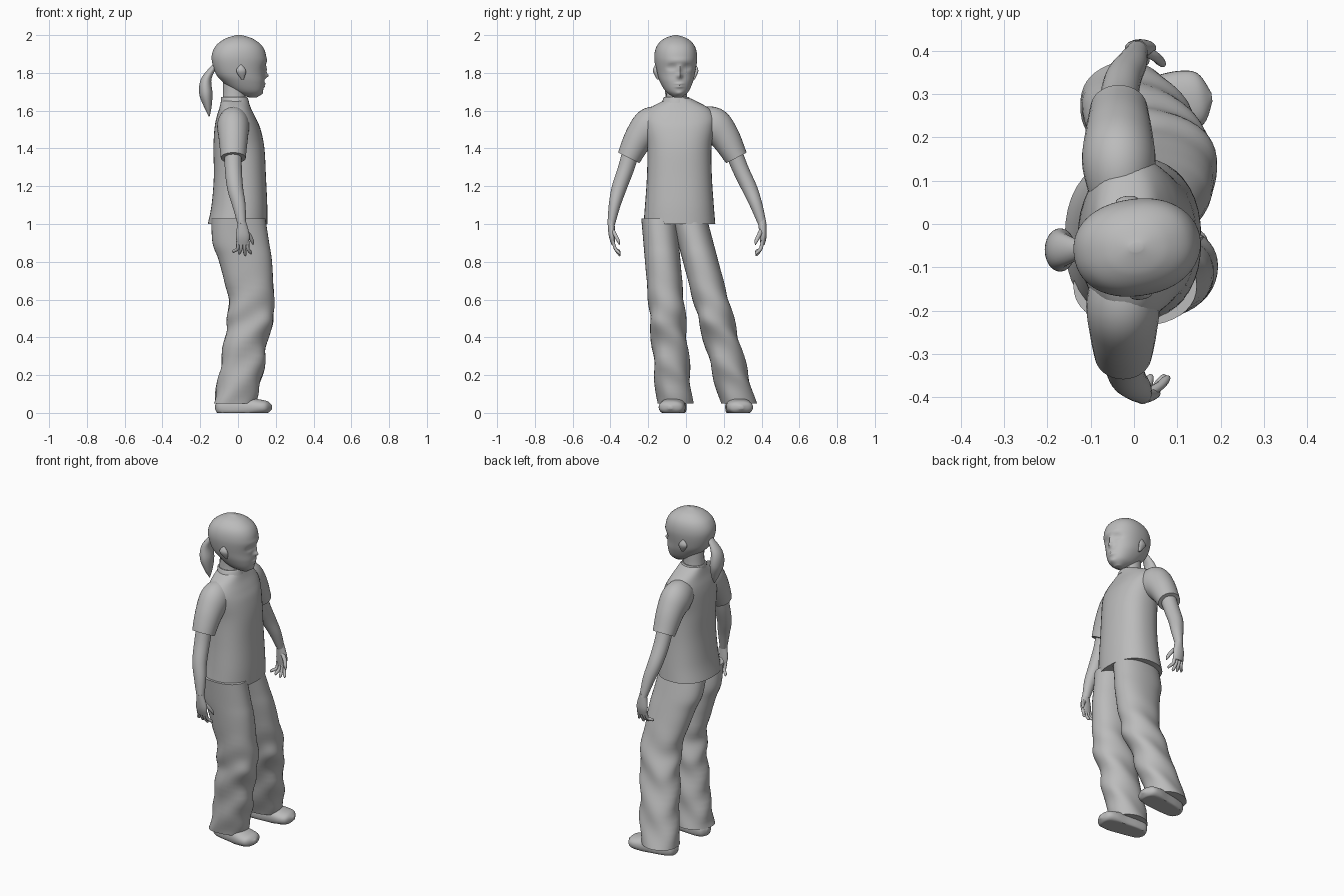
import bpy, bmesh, math
from mathutils import Vector, Matrix

if "Cube" in bpy.data.objects:
    bpy.data.objects.remove(bpy.data.objects["Cube"], do_unlink=True)

grey = bpy.data.materials.new("plain_grey")
grey.use_nodes = True
grey.diffuse_color = (.5, .5, .5, 1)
grey.node_tree.nodes["Principled BSDF"].inputs["Base Color"].default_value = grey.diffuse_color


def spline(stations, steps):
    """Catmull-Rom interpolation through rows of numbers."""
    rows = [Vector(station) for station in stations]
    result = []
    for index, (start, end) in enumerate(zip(rows, rows[1:])):
        before = rows[max(index - 1, 0)]
        after = rows[min(index + 2, len(rows) - 1)]
        leave, arrive = (end - before) / 2, (after - start) / 2
        for step in range(steps):
            t = step / steps
            ease = t * t * (3 - 2 * t)
            result.append(start.lerp(end, ease) + leave * t * (1 - t) ** 2 - arrive * t * t * (1 - t))
    return result + [rows[-1]]


def curved(value, power):
    return math.copysign(abs(value) ** (2 / power), value)


def loft(name, stations, level=False, sides=24, steps=6, power=2, shape=None):
    """Skin rings (x, y, z, radius u, radius v); level rings stay horizontal."""
    rows = spline(stations, steps)
    centres = [row.to_3d() if len(row) == 4 else Vector(row[:3]) for row in rows]
    last = len(rows) - 1
    bm = bmesh.new()
    rings = []
    for index, (row, centre) in enumerate(zip(rows, centres)):
        across, over = Vector((1, 0, 0)), Vector((0, 1, 0))
        if not level:
            along = (centres[min(index + 1, last)] - centres[max(index - 1, 0)]).normalized()
            reference = over if abs(along.x) > .75 else across
            across = (reference - along * reference.dot(along)).normalized()
            over = along.cross(across)
        ring = []
        for side in range(sides):
            angle = math.tau * side / sides
            point = (centre + across * row[3] * curved(math.cos(angle), power)
                     + over * row[4] * curved(math.sin(angle), power))
            ring.append(bm.verts.new(shape(point) if shape else point))
        rings.append(ring)
    for lower, upper in zip(rings, rings[1:]):
        for side in range(sides):
            following = (side + 1) % sides
            bm.faces.new((lower[side], lower[following], upper[following], upper[side]))
    bm.faces.new(rings[0])
    bm.faces.new(rings[-1])
    bmesh.ops.recalc_face_normals(bm, faces=bm.faces)
    mesh = bpy.data.meshes.new(name)
    bm.to_mesh(mesh)
    bm.free()
    mesh.shade_smooth()
    mesh.set_sharp_from_angle(angle=math.radians(50))
    mesh.materials.append(grey)
    part = bpy.data.objects.new(name, mesh)
    bpy.context.collection.objects.link(part)
    return part


def stack(name, middle, rows, **options):
    """Level loft from rows of height, back, front and half width around a middle y."""
    return loft(name, [((back + front) / 2, middle, height, (front - back) / 2, half)
                       for height, back, front, half in rows], level=True, **options)


# Head with sockets, lids, nose, lips, chin and brow pushed out of the face
features = [  # side offset, height, width, tallness, push
    (0, 1.785, .013, .014, .022), (0, 1.815, .01, .024, .012),
    (.042, 1.83, .02, .013, -.014), (.042, 1.83, .013, .007, .007),
    (0, 1.742, .02, .006, .009), (0, 1.727, .02, .006, .008),
    (0, 1.69, .02, .012, .008), (0, 1.865, .06, .014, .005),
]


def sculpt_face(point):
    if point.x > .05:
        point.x += sum(push * math.exp(-((abs(point.y) - offset) / width) ** 2
                                       - ((point.z - height) / tallness) ** 2)
                       for offset, height, width, tallness, push in features)
    return point


head_parts = [stack("head", 0, [
    (1.67, .06, .1, .02), (1.7, -.02, .13, .058), (1.75, -.08, .14, .085), (1.8, -.12, .14, .1),
    (1.88, -.14, .15, .112), (1.94, -.12, .13, .1), (1.98, -.07, .08, .063), (2, -.01, .02, .01),
], sides=72, steps=10, power=2.2, shape=sculpt_face)]

# Ears turn with the head
for side, word in ((1, "left"), (-1, "right")):
    head_parts.append(loft(word + "_ear", [
        (.01, side * .095, 1.765, .006, .006), (0, side * .11, 1.81, .026, .011),
        (0, side * .105, 1.845, .003, .003)], level=True))
for part in head_parts:
    part.data.transform(Matrix.Translation((0, -.055, 0)) @ Matrix.Rotation(.15, 4, "Z"))

stack("ponytail", -.06, [(1.85, -.13, -.1, .015), (1.77, -.195, -.14, .04), (1.69, -.205, -.135, .05),
                         (1.62, -.18, -.14, .03), (1.57, -.155, -.15, .003)])
stack("neck", -.05, [(1.6, -.09, .05, .065), (1.68, -.08, .04, .055), (1.77, -.08, .05, .055)])

# Shirt body and collar band
stack("shirt_body", -.035, [
    (1, -.16, .155, .19), (1.1, -.14, .155, .182), (1.25, -.128, .148, .172), (1.4, -.13, .14, .17),
    (1.5, -.125, .12, .185), (1.56, -.115, .095, .19), (1.61, -.1, .07, .16),
    (1.65, -.09, .055, .09), (1.665, -.085, .05, .06)], sides=40, power=2.3)
stack("collar", -.05, [(1.64, -.09, .06, .08), (1.67, -.09, .05, .067), (1.67, -.08, .04, .06)], sides=32)


# Sleeves, arms and hands: one neutral pose, mirrored with the left arm held wider
def build_arm(word, side):
    def pose(point):
        swing = 1 + side * max(0, 1.4 - point.z) * .15
        return Vector((point.x - side * .005, side * point.y * swing - .02, point.z))

    def limb(part, stations, **options):
        loft(f"{word}_{part}", stations, shape=pose, **options)

    limb("sleeve", [(-.025, .08, 1.53, .07, .08), (-.03, .16, 1.52, .085, .1),
                    (-.03, .225, 1.46, .078, .08), (-.03, .285, 1.35, .066, .062)], sides=32)
    limb("arm", [(-.03, .26, 1.42, .046, .046), (-.03, .3, 1.3, .045, .043),
                 (-.02, .345, 1.19, .042, .04), (0, .375, 1.1, .035, .032), (.015, .4, 1, .022, .021)])
    limb("palm", [(.015, .4, 1.02, .02, .02), (.02, .4, .94, .036, .018), (.02, .395, .89, .028, .01)])
    for finger in range(4):
        root, spread = .018 * finger - .007, .012 * (finger - 1.7)
        tip = .83 + .008 * abs(finger - 2)
        limb(f"finger_{finger + 1}", [
            (root, .396, .91, .009, .009), (root, .385, .87, .009, .009),
            (root + spread, .365, tip + .01, .008, .008), (root + spread, .36, tip, .002, .002)], sides=10)
    limb("thumb", [(.03, .395, .97, .012, .012), (.055, .38, .94, .011, .011),
                   (.07, .365, .91, .009, .009), (.075, .36, .89, .002, .002)], sides=10)


# Trousers with soft folds below the thigh
def folds(point):
    amount = .006 * max(0, min(1, 3 - 4 * point.z))
    point.x += amount * math.sin(38 * point.z + 22 * point.y)
    point.y += amount * math.sin(31 * point.z - 25 * point.x)
    return point


def build_leg(word, ankle, lean):
    depth = [(1.03, -.14, .145), (.9, -.135, .165), (.8, -.1, .18), (.6, -.05, .19),
             (.5, -.055, .19), (.4, -.07, .16), (.2, -.1, .13), (.05, -.13, .09)]
    loft(word + "_trouser_leg", [
        ((back + front) / 2, min(ankle + lean * height, .29 - .24 * height), height, (front - back) / 2, .094)
        for height, back, front in depth], level=True, sides=40, power=2.2, shape=folds)


# Shoes with flat soles
def grounded(point):
    point.z = max(point.z, 0)
    return point


def build_shoe(word, heel, slant):
    outline = [(-.12, .01, .012), (-.1, .045, .04), (-.04, .058, .06), (.04, .064, .055),
               (.11, .07, .042), (.155, .058, .032), (.18, .01, .01)]
    loft(word + "_shoe", [(along, heel + slant * along, .03, width, height)
                          for along, width, height in outline], sides=32, power=2.3, shape=grounded)


build_arm("left", 1)
build_arm("right", -1)
build_leg("left", .29, -.265)
build_leg("right", -.055, -.085)
build_shoe("left", .27, .13)
build_shoe("right", -.06, -.13)
